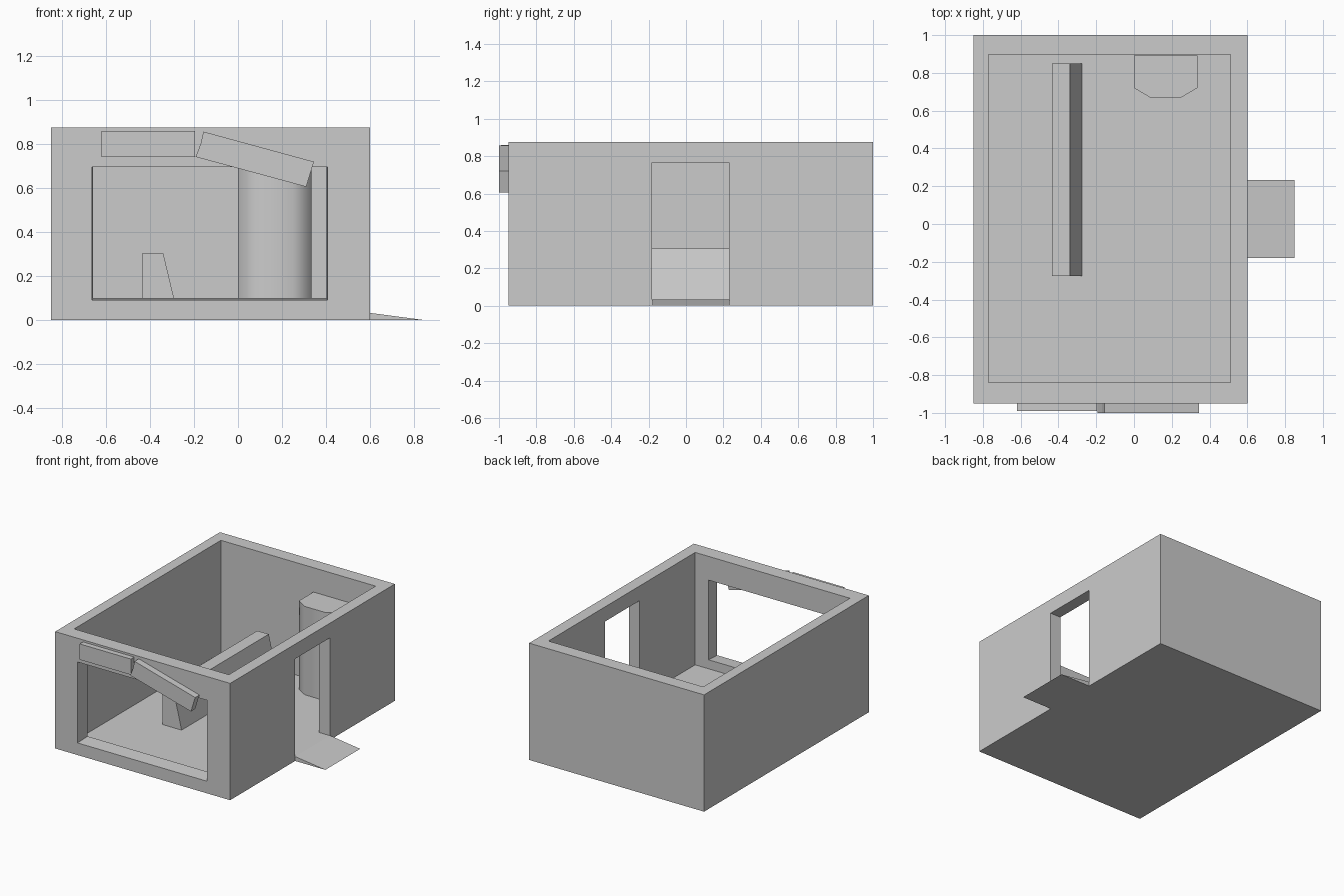
import bpy, bmesh, math
from mathutils import Matrix

if "Cube" in bpy.data.objects:
    bpy.data.objects.remove(bpy.data.objects["Cube"])

FLOOR = 0.033


def prism(name, loop_a, loop_b):
    """Closed solid between two matching point loops."""
    bm = bmesh.new()
    a = [bm.verts.new(p) for p in loop_a]
    b = [bm.verts.new(p) for p in loop_b]
    n = len(a)
    bm.faces.new(a)
    bm.faces.new(b[::-1])
    for i in range(n):
        j = (i + 1) % n
        bm.faces.new((a[j], a[i], b[i], b[j]))
    bmesh.ops.recalc_face_normals(bm, faces=bm.faces)
    mesh = bpy.data.meshes.new(name)
    bm.to_mesh(mesh)
    bm.free()
    ob = bpy.data.objects.new(name, mesh)
    bpy.context.collection.objects.link(ob)
    return ob


def along_y(name, xz, y0, y1):
    return prism(name, [(x, y0, z) for x, z in xz], [(x, y1, z) for x, z in xz])


def along_z(name, xy, z0, z1):
    return prism(name, [(x, y, z0) for x, y in xy], [(x, y, z1) for x, y in xy])


def rect(a0, a1, b0, b1):
    return [(a0, b0), (a1, b0), (a1, b1), (a0, b1)]


def cut(target, cutter):
    cutter.hide_render = True
    mod = target.modifiers.new("cut", 'BOOLEAN')
    mod.operation, mod.solver, mod.object = 'DIFFERENCE', 'EXACT', cutter
    bpy.context.view_layer.objects.active = target
    bpy.ops.object.modifier_apply(modifier=mod.name)
    bpy.data.objects.remove(cutter)


# open-topped building shell: room, doorway and slightly tapered shop window
shell = along_z("building_shell", rect(-0.85, 0.6, -0.95, 1.0), 0, 0.875)
cut(shell, along_z("room_cutter", rect(-0.77, 0.512, -0.84, 0.897), FLOOR, 1.0))
cut(shell, along_z("door_cutter", rect(0.4, 0.7, -0.183, 0.23), FLOOR, 0.765))
outer, inner = rect(-0.665, 0.407, 0.09, 0.697), rect(-0.658, 0.402, 0.101, 0.697)
cut(shell, prism("window_cutter", [(x, -0.96, z) for x, z in outer],
                 [(x, -0.83, z) for x, z in inner]))

# entrance ramp
along_y("entrance_ramp", [(0.6, 0), (0.85, 0), (0.6, FLOOR)], -0.18, 0.232)

# long counter with a sloping front
along_y("counter", [(-0.435, FLOOR), (-0.275, FLOOR), (-0.34, 0.305), (-0.435, 0.305)],
        -0.275, 0.85)

# rounded cabinet on the back wall
cabinet = along_z("back_cabinet", [(0, 0.893), (0, 0.72), (0.085, 0.67), (0.25, 0.67),
                                   (0.335, 0.72), (0.335, 0.893)], FLOOR, 0.695)
bpy.context.view_layer.objects.active = cabinet
cabinet.select_set(True)
bpy.ops.object.shade_smooth_by_angle(angle=math.radians(65))

# sign boards: one level, one hanging askew
along_y("sign_left", rect(-0.62, -0.195, 0.742, 0.86), -0.99, -0.95)
along_y("sign_right_tilted", [(-0.193, 0.742), (0.31, 0.606), (0.345, 0.72),
                              (-0.157, 0.857), (-0.17, 0.80)], -1.0, -0.95)
